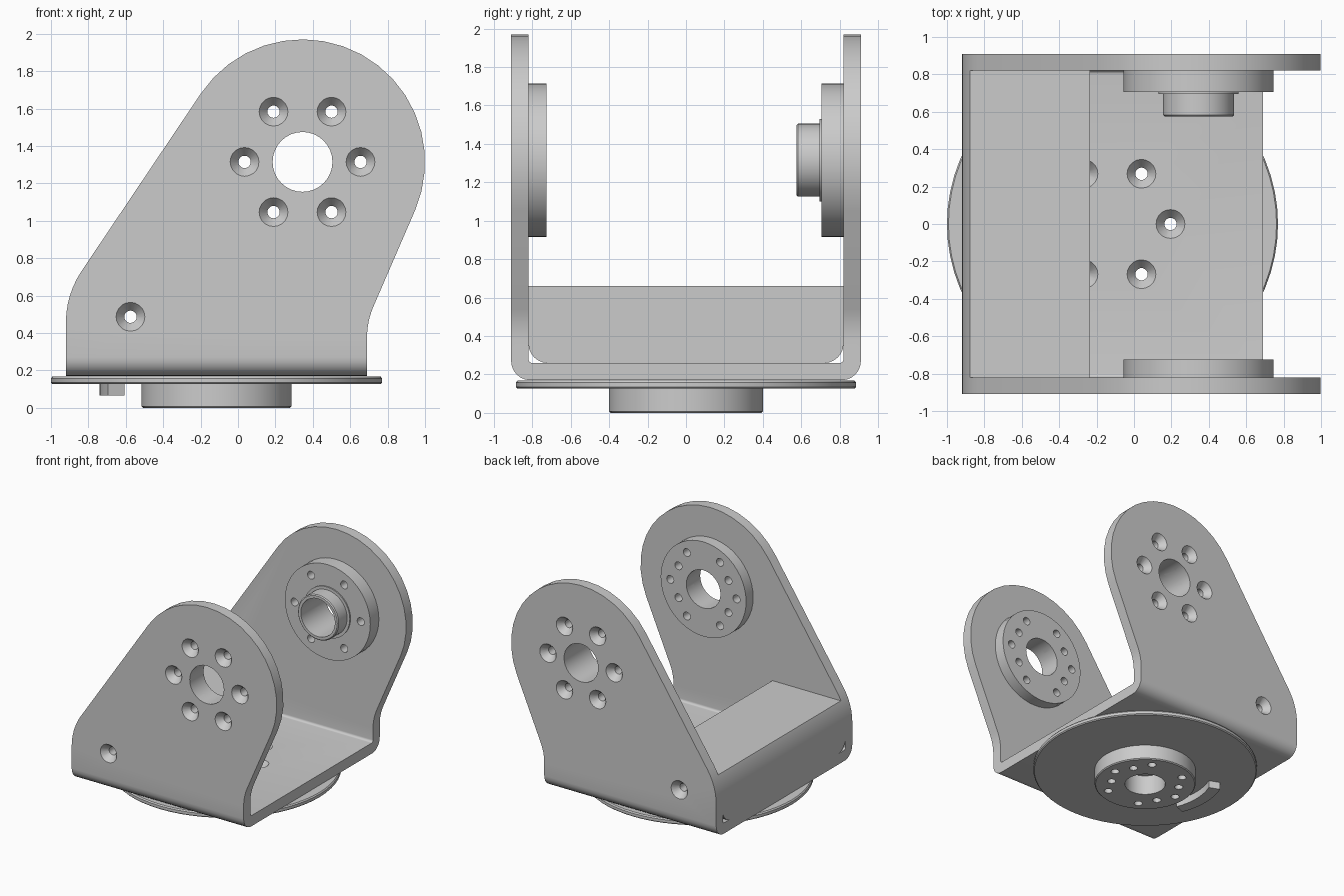
import bpy, bmesh
from math import sin, cos, tan, pi, radians
from mathutils import Matrix, Vector

cube = bpy.data.objects.get("Cube")
if cube:
    bpy.data.objects.remove(cube, do_unlink=True)

grey = bpy.data.materials.new("plain_grey")
grey.use_nodes = True
grey.diffuse_color = (0.6, 0.6, 0.6, 1)
grey.node_tree.nodes["Principled BSDF"].inputs["Base Color"].default_value = (0.6, 0.6, 0.6, 1)

PX, PZ = 0.345, 1.315      # pivot axis
BX = -0.115                # turntable axis
HOLE = 0.033


def lathe(bm, profile, pos=(0, 0, 0), direction=(0, 0, 1), n=32):
    """Capped solid of revolution from (radius, height) pairs."""
    m = Matrix.Translation(pos) @ Vector(direction).to_track_quat('Z', 'Y').to_matrix().to_4x4()
    rings = [[bm.verts.new(m @ Vector((r * cos(2 * pi * i / n), r * sin(2 * pi * i / n), h)))
              for i in range(n)] for r, h in profile]
    for a, b in zip(rings, rings[1:]):
        for i in range(n):
            j = (i + 1) % n
            bm.faces.new((a[i], a[j], b[j], b[i]))
    bm.faces.new(rings[0][::-1])
    bm.faces.new(rings[-1])


def prism(bm, points, place, depth):
    """Extrude a 2D outline; place maps (u, v) to 3D, depth is a vector."""
    face = bm.faces.new([bm.verts.new(place(u, v)) for u, v in points])
    ext = bmesh.ops.extrude_face_region(bm, geom=[face])
    bmesh.ops.translate(bm, vec=depth, verts=[e for e in ext["geom"] if isinstance(e, bmesh.types.BMVert)])
    if face.is_valid and len(face.edges[0].link_faces) < 2:
        bm.faces.remove(face)


def fillet(points, steps=6):
    """Round the corners of (u, v, radius) points."""
    out = []
    for i, (u, v, r) in enumerate(points):
        p = Vector((u, v))
        if not r:
            out.append((u, v))
            continue
        d1 = (Vector(points[i - 1][:2]) - p).normalized()
        d2 = (Vector(points[(i + 1) % len(points)][:2]) - p).normalized()
        half = d1.angle(d2) / 2
        c = p + (d1 + d2).normalized() * (r / sin(half))
        a, b = p + d1 * (r / tan(half)) - c, p + d2 * (r / tan(half)) - c
        sweep = pi - 2 * half
        for k in range(steps + 1):
            t = sweep * k / steps
            out.append(tuple(c + (a * sin(sweep - t) + b * sin(t)) / sin(sweep)))
    return out


def make(name, bm):
    bmesh.ops.recalc_face_normals(bm, faces=bm.faces)
    me = bpy.data.meshes.new(name)
    bm.to_mesh(me)
    bm.free()
    me.materials.append(grey)
    ob = bpy.data.objects.new(name, me)
    bpy.context.collection.objects.link(ob)
    return ob


def boolean(ob, cutter, operation='DIFFERENCE'):
    mod = ob.modifiers.new("cut", 'BOOLEAN')
    mod.operation, mod.solver, mod.object = operation, 'EXACT', cutter
    dg = bpy.context.evaluated_depsgraph_get()
    me = bpy.data.meshes.new_from_object(ob.evaluated_get(dg))
    ob.modifiers.clear()
    ob.data = me


def disc(name, r, pos, direction, length, bevel=0.0, n=48):
    bm = bmesh.new()
    rim = [(r, length - bevel), (r - bevel, length)] if bevel else [(r, length)]
    lathe(bm, [(r, 0)] + rim, pos, direction, n)
    return make(name, bm)


def circle_of_holes(radius, angles):
    return [(radius * cos(radians(a)), radius * sin(radians(a))) for a in angles]


six = circle_of_holes(0.31, range(0, 360, 60))
four = circle_of_holes(0.27, (30, 150, 210, 330))

# Side outline shared by the bracket and the rear block
arc = [(PX + 0.655 * cos(radians(146 - k * 169.3 / 18)),
        PZ + 0.655 * sin(radians(146 - k * 169.3 / 18)), 0) for k in range(19)]
outline_pts = fillet([(-0.92, 0, 0), (-0.92, 0.607, 0.49)] + arc + [(0.69, 0.463, 0.41), (0.69, 0, 0)])
bm = bmesh.new()
prism(bm, outline_pts, lambda x, z: (x, -1.1, z), (0, 2.2, 0))
outline = make("outline_cutter", bm)

# Folded sheet bracket: U section trimmed by the outline
section = fillet([(-0.91, 2.2, 0), (-0.91, 0.17, 0.1), (0.91, 0.17, 0.1), (0.91, 2.2, 0),
                  (0.82, 2.2, 0), (0.82, 0.26, 0.02), (-0.82, 0.26, 0.02), (-0.82, 2.2, 0)])
bm = bmesh.new()
prism(bm, section, lambda y, z: (-1.2, y, z), (2.5, 0, 0))
bracket = make("bracket", bm)
boolean(bracket, outline, 'INTERSECT')

# Rear block with rounded lower corners
bm = bmesh.new()
shape = fillet([(-0.82, 0.66, 0), (-0.82, 0.26, 0.1), (0.82, 0.26, 0.1), (0.82, 0.66, 0)])
prism(bm, shape, lambda y, z: (-1.2, y, z), (1.2 - 0.235, 0, 0))
block = make("rear_block", bm)
boolean(block, outline, 'INTERSECT')

# Pivot flanges, boss and turntable
front_flange = disc("front_flange", 0.4, (PX, -0.82, PZ), (0, 1, 0), 0.095)
back_flange = disc("back_flange", 0.4, (PX, 0.82, PZ), (0, -1, 0), 0.115)
ring = disc("boss_ring", 0.215, (PX, 0.705, PZ), (0, -1, 0), 0.01)
boss = disc("bearing_boss", 0.19, (PX, 0.705, PZ), (0, -1, 0), 0.13, 0.008)
hub = disc("base_hub", 0.4, (BX, 0, 0.13), (0, 0, -1), 0.13, 0.008)
bm = bmesh.new()
lathe(bm, [(0.877, 0.127), (0.885, 0.135), (0.885, 0.158), (0.877, 0.168)], (BX, 0, 0), n=64)
turntable = make("turntable", bm)

# Curved stop under the turntable
bm = bmesh.new()
angles = [radians(158 + 44 * k / 8) for k in range(9)]
sector = ([(BX + 0.625 * cos(a), 0.625 * sin(a)) for a in angles]
          + [(BX + 0.53 * cos(a), 0.53 * sin(a)) for a in reversed(angles)])
prism(bm, sector, lambda x, y: (x, y, 0.065), (0, 0, 0.065))
stop = make("stop_tab", bm)

# Countersunk screw holes
sink = [(0.077, -0.02), (0.077, 0), (HOLE, 0.055), (HOLE, 0.3)]
bm = bmesh.new()
for side in (-1, 1):
    for u, v in six + [(-0.575 - PX, 0.487 - PZ)]:
        lathe(bm, sink, (PX + u, side * 0.91, PZ + v), (0, -side, 0), 20)
for u, v in six:
    lathe(bm, sink, (BX + u, v, 0.26), (0, 0, -1), 20)
screws = make("screw_cutter", bm)

# Central bores, extra flange holes and the cross hole of the block
bm = bmesh.new()
lathe(bm, [(0.16, -1.1), (0.16, 1.1)], (PX, 0, PZ), (0, 1, 0))
lathe(bm, [(0.16, -0.1), (0.16, 0.169)], (BX, 0, 0))
for u, v in four:
    lathe(bm, [(HOLE, 0), (HOLE, 0.1)], (PX + u, -0.81, PZ + v), (0, 1, 0), 20)
    lathe(bm, [(HOLE, 0), (HOLE, 0.2)], (BX + u, v, 0.12), (0, 0, -1), 20)
bores = make("bore_cutter", bm)
bm = bmesh.new()
lathe(bm, [(HOLE, -1.1), (HOLE, 1.1)], (-0.575, 0, 0.487), (0, 1, 0), 20)
cross = make("cross_cutter", bm)

for ob in (bracket, front_flange, back_flange, hub, turntable):
    boolean(ob, screws)
    boolean(ob, bores)
for ob in (ring, boss):
    boolean(ob, bores)
boolean(block, cross)

for cutter in (outline, screws, bores, cross):
    bpy.data.objects.remove(cutter, do_unlink=True)

# Smooth shading with crisp edges
bpy.ops.object.select_all(action='DESELECT')
for ob in (bracket, block, front_flange, back_flange, ring, boss, hub, turntable, stop):
    ob.select_set(True)
    bpy.context.view_layer.objects.active = ob
bpy.ops.object.shade_smooth_by_angle(angle=radians(30))
